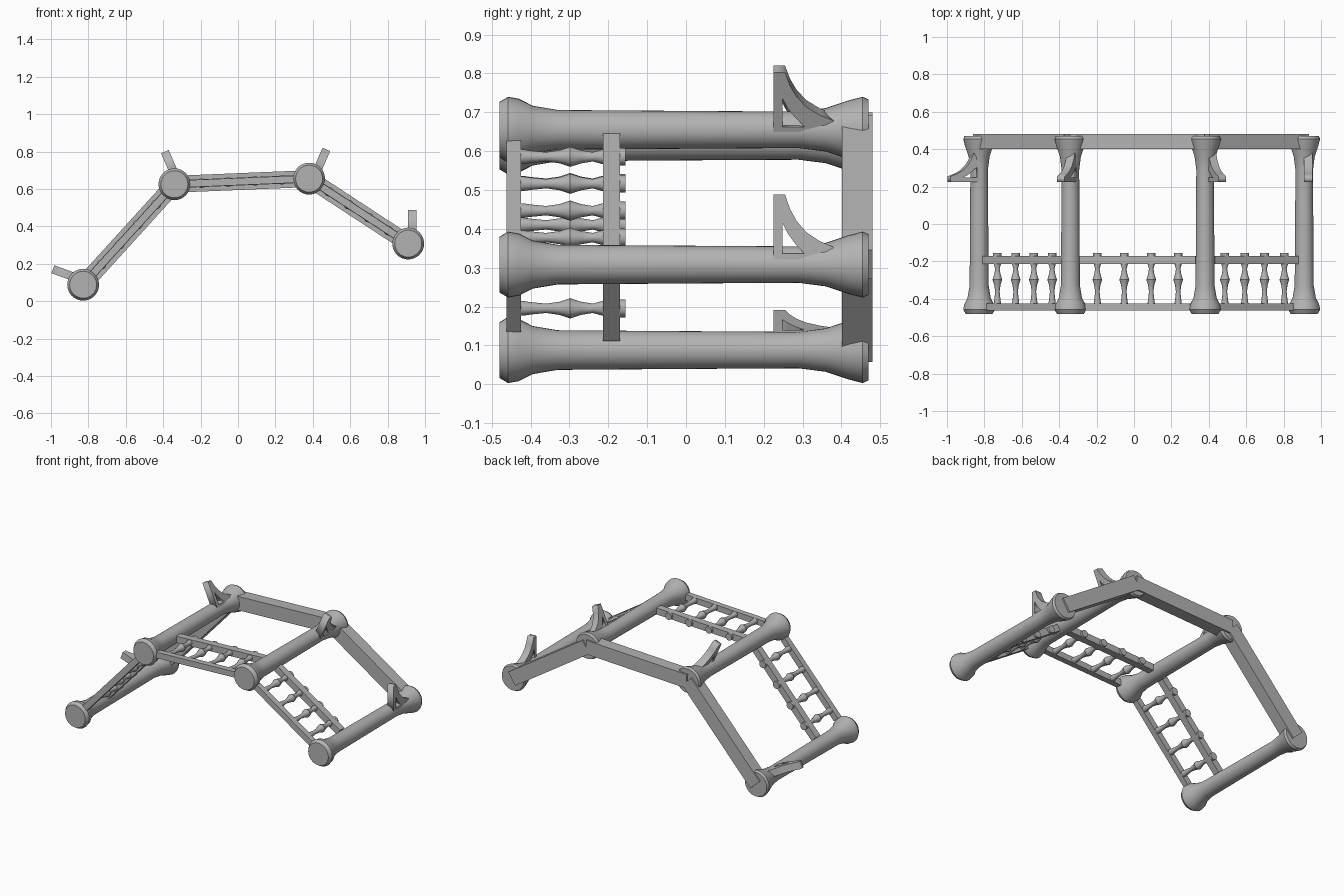
import bpy, bmesh, math
from mathutils import Vector, Matrix

cube = bpy.data.objects.get("Cube")
if cube:
    bpy.data.objects.remove(cube, do_unlink=True)

grey = bpy.data.materials.new("plain_grey")
grey.use_nodes = True
grey.diffuse_color = (0.45, 0.45, 0.45, 1)
grey.node_tree.nodes["Principled BSDF"].inputs["Base Color"].default_value = grey.diffuse_color


def add_object(name, mesh, smooth=False):
    obj = bpy.data.objects.new(name, mesh)
    mesh.materials.clear()
    mesh.materials.append(grey)
    bpy.context.collection.objects.link(obj)
    if smooth:
        bpy.ops.object.select_all(action='DESELECT')
        obj.select_set(True)
        bpy.context.view_layer.objects.active = obj
        bpy.ops.object.shade_smooth_by_angle(angle=math.radians(32))
    return obj


def turned(name, profile, sides, x, z):
    """Lathe a (y, radius) profile about an axis parallel to y."""
    bm = bmesh.new()
    rings = []
    for y, r in profile:
        rings.append([bm.verts.new((r * math.cos(a), y, r * math.sin(a)))
                      for a in (math.tau * i / sides for i in range(sides))])
    for low, high in zip(rings, rings[1:]):
        for i in range(sides):
            j = (i + 1) % sides
            bm.faces.new((low[i], low[j], high[j], high[i]))
    bm.faces.new(rings[0])
    bm.faces.new(rings[-1])
    bmesh.ops.recalc_face_normals(bm, faces=bm.faces)
    mesh = bpy.data.meshes.new(name)
    bm.to_mesh(mesh)
    bm.free()
    add_object(name, mesh, True).location = (x, 0, z)


def bar(name, start, end, inset, width, y0, y1):
    """Straight rectangular bar between two (x, z) points."""
    span = end - start
    along = span.normalized()
    mid = (start + end) / 2
    frame = Matrix(((along.x, 0, -along.y), (0, 1, 0), (along.y, 0, along.x))).to_4x4()
    size = Matrix.Diagonal((span.length - 2 * inset, y1 - y0, width, 1))
    bm = bmesh.new()
    bmesh.ops.create_cube(bm, size=1, matrix=Matrix.Translation((mid.x, (y0 + y1) / 2, mid.y)) @ frame @ size)
    mesh = bpy.data.meshes.new(name)
    bm.to_mesh(mesh)
    bm.free()
    add_object(name, mesh)


def bracket(name, centre, direction):
    """Pierced plate standing out from a column, its profile in (y, distance)."""
    outer = [(.225, 0), (.225, .18), (.255, .18), (.268, .143), (.285, .112),
             (.31, .083), (.345, .06), (.38, .045), (.38, 0)]
    hole = [(.248, .028), (.248, .108), (.262, .08), (.28, .055), (.305, .028)]
    curve = bpy.data.curves.new(name + "_outline", 'CURVE')
    curve.dimensions = '2D'
    curve.fill_mode = 'BOTH'
    curve.extrude = .0225
    for loop in (outer, hole):
        spline = curve.splines.new('POLY')
        spline.points.add(len(loop) - 1)
        for point, (y, r) in zip(spline.points, loop):
            point.co = (y, r, 0, 1)
        spline.use_cyclic_u = True
    helper = bpy.data.objects.new(name + "_outline", curve)
    bpy.context.collection.objects.link(helper)
    bpy.context.view_layer.update()
    mesh = bpy.data.meshes.new_from_object(helper.evaluated_get(bpy.context.evaluated_depsgraph_get()))
    bpy.data.objects.remove(helper, do_unlink=True)
    mesh.name = name
    d = direction.normalized()
    out, side = Vector((d.x, 0, d.y)), Vector((d.y, 0, -d.x))
    up = Vector((0, 1, 0))
    frame = Matrix((up, out, up.cross(out))).transposed().to_4x4()
    place = Vector((centre.x, 0, centre.y)) + side * .0225
    mesh.transform(Matrix.Translation(place) @ frame)
    add_object(name, mesh)


# Columns, each with an outward bracket
column_profile = [(-.48, .072), (-.458, .085), (-.43, .08), (-.395, .062), (-.33, .051),
                  (-.2, .05), (.1, .048), (.29, .047), (.36, .056), (.42, .076),
                  (.455, .085), (.47, .078)]
centres = [Vector(p) for p in ((-.828, .088), (-.34, .625), (.38, .655), (.91, .308))]
outward = [Vector(p) for p in ((-.94, .34), (-.4, .92), (.4, .92), (0, 1))]
for n, (c, d) in enumerate(zip(centres, outward), 1):
    turned(f"column_{n}", column_profile, 32, c.x, c.y)
    bracket(f"bracket_{n}", c, d)

# Bays: top beam, hand rail, foot rail and balusters
baluster_profile = [(-.445, .019), (-.42, .019), (-.4, .016), (-.36, .012), (-.325, .017),
                    (-.298, .026), (-.27, .017), (-.24, .012), (-.215, .019),
                    (-.171, .019), (-.17, .023), (-.156, .023)]
for n, (a, b) in enumerate(zip(centres, centres[1:]), 1):
    bar(f"top_beam_{n}", a, b, 0, .09, .402, .48)
    bar(f"hand_rail_{n}", a, b, .05, .042, -.214, -.17)
    bar(f"foot_rail_{n}", a, b, .08, .038, -.462, -.425)
    for k in range(1, 5):
        p = a.lerp(b, k / 5)
        turned(f"baluster_{n}_{k}", baluster_profile, 12, p.x, p.y)
